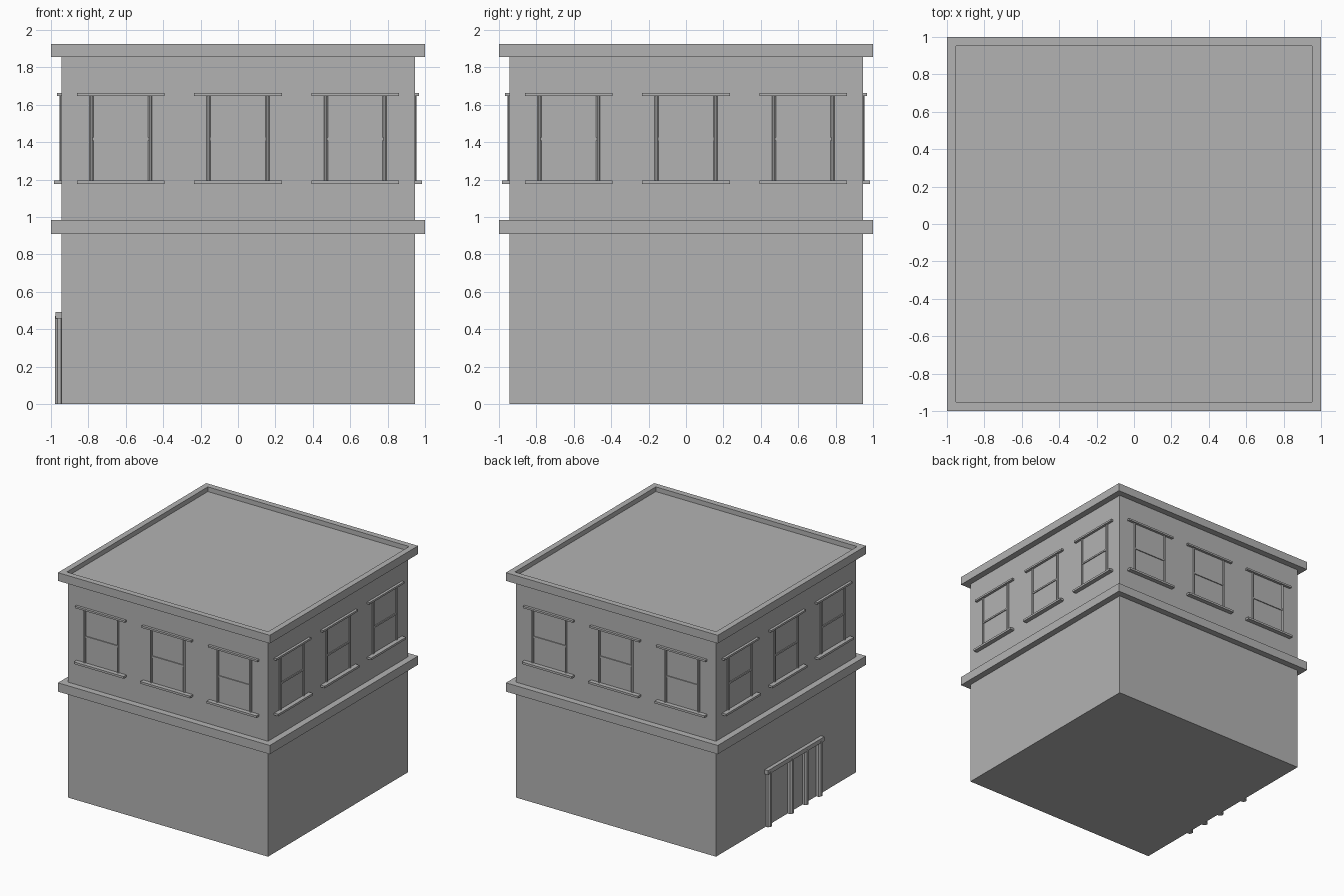
import bpy, bmesh, math
from mathutils import Matrix

cube = bpy.data.objects.get("Cube")
if cube:
    bpy.data.objects.remove(cube, do_unlink=True)

# One plain grey for the whole building
GREY = (0.45, 0.45, 0.45, 1.0)
mat = bpy.data.materials.new("plain grey")
mat.use_nodes = True
mat.diffuse_color = GREY
mat.node_tree.nodes["Principled BSDF"].inputs["Base Color"].default_value = GREY

WALL = 0.945  # half width of the walls


def add_box(bm, x0, x1, y0, y1, z0, z1):
    m = Matrix.Translation(((x0 + x1) / 2, (y0 + y1) / 2, (z0 + z1) / 2))
    m = m @ Matrix.Diagonal((x1 - x0, y1 - y0, z1 - z0, 1))
    return bmesh.ops.create_cube(bm, size=1, matrix=m)["verts"]


def add_post(bm, x, y, z0, z1, r):
    m = Matrix.Translation((x, y, (z0 + z1) / 2)) @ Matrix.Rotation(math.pi / 8, 4, 'Z')
    bmesh.ops.create_cone(bm, cap_ends=True, segments=8, radius1=r, radius2=r,
                          depth=z1 - z0, matrix=m)


def finish(bm, name, turn=0.0):
    me = bpy.data.meshes.new(name)
    bm.to_mesh(me)
    bm.free()
    me.materials.append(mat)
    ob = bpy.data.objects.new(name, me)
    ob.rotation_euler.z = turn
    bpy.context.collection.objects.link(ob)
    return ob


# Main walls
bm = bmesh.new()
add_box(bm, -WALL, WALL, -WALL, WALL, 0, 1.87)
finish(bm, "walls")

# Ledge between the storeys
bm = bmesh.new()
add_box(bm, -1, 1, -1, 1, 0.91, 0.985)
finish(bm, "storey_ledge")

# Roof slab with a sunken top behind the parapet
bm = bmesh.new()
add_box(bm, -1, 1, -1, 1, 1.855, 1.925)
bm.normal_update()
top = max(bm.faces, key=lambda f: f.calc_center_median().z)
bmesh.ops.inset_region(bm, faces=[top], thickness=0.07)
inner = bmesh.ops.extrude_face_region(bm, geom=[top])
bmesh.ops.translate(bm, vec=(0, 0, -0.04),
                    verts=[v for v in inner["geom"] if isinstance(v, bmesh.types.BMVert)])
if top.is_valid:
    bmesh.ops.delete(bm, geom=[top], context='FACES_ONLY')
bmesh.ops.recalc_face_normals(bm, faces=bm.faces)
finish(bm, "roof_cornice")

# Three windows on each of the four sides
for i, side in enumerate(("front", "left", "back", "right")):
    bm = bmesh.new()
    for cx in (-0.627, 0, 0.627):
        # lintel, sill and middle rail
        add_box(bm, cx - 0.235, cx + 0.235, -0.967, -WALL + 0.01, 1.647, 1.663)
        add_box(bm, cx - 0.235, cx + 0.235, -0.983, -WALL + 0.01, 1.176, 1.194)
        add_box(bm, cx - 0.157, cx + 0.157, -0.953, -WALL + 0.01, 1.41, 1.424)
        # side posts
        for s in (-1, 1):
            add_post(bm, cx + s * 0.157, -WALL, 1.185, 1.655, 0.011)
    finish(bm, side + "_windows", i * math.pi / 2)

# Doorway with round posts under a lintel, on the -x side
bm = bmesh.new()
for y in (0.25, -0.045, -0.245, -0.43):
    add_post(bm, -0.955, y, 0, 0.47, 0.026)
finish(bm, "door_posts")
bm = bmesh.new()
add_box(bm, -0.977, -WALL + 0.01, -0.47, 0.29, 0.456, 0.492)
finish(bm, "door_lintel")
